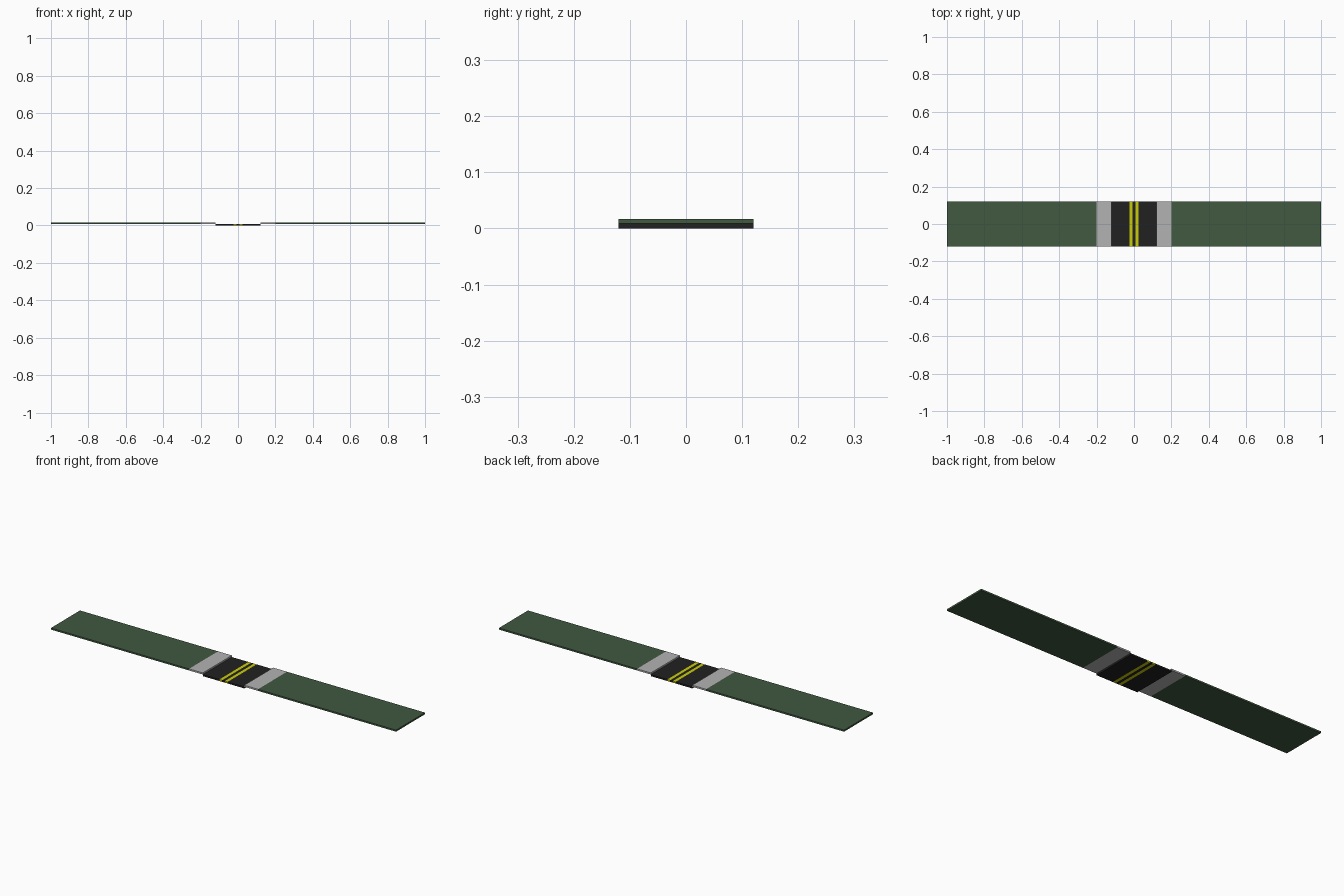
import bpy
import bmesh

if "Cube" in bpy.data.objects:
    bpy.data.objects.remove(bpy.data.objects["Cube"])

T = 0.0085   # slab thickness
W = 0.12     # half depth along y


def material(name, rgb):
    m = bpy.data.materials.new(name)
    m.diffuse_color = (*rgb, 1.0)
    m.use_nodes = True
    m.node_tree.nodes["Principled BSDF"].inputs["Base Color"].default_value = m.diffuse_color
    return m


green = material("grass_green", (0.052, 0.1, 0.052))
grey = material("pavement_grey", (0.45, 0.45, 0.45))
black = material("asphalt_black", (0.015, 0.015, 0.015))
yellow = material("line_yellow", (0.6, 0.6, 0.003))


def slab(name, x0, x1, z0, mat):
    """Flat box spanning x0..x1, full depth, one slab thick."""
    bm = bmesh.new()
    bmesh.ops.create_cube(bm, size=1.0)
    for v in bm.verts:
        v.co.x = x0 if v.co.x < 0 else x1
        v.co.y = -W if v.co.y < 0 else W
        v.co.z = z0 if v.co.z < 0 else z0 + T
    bmesh.ops.recalc_face_normals(bm, faces=bm.faces)
    me = bpy.data.meshes.new(name)
    bm.to_mesh(me)
    bm.free()
    me.materials.append(mat)
    ob = bpy.data.objects.new(name, me)
    bpy.context.collection.objects.link(ob)


# Strip of road between the two centre lines
slab("road_centre", -0.008, 0.008, 0, black)

# Mirrored parts: centre line, lane, raised sidewalk and grass
for side, s in (("left", -1), ("right", 1)):
    for part, a, b, z, mat in (
        ("centre_line", 0.008, 0.024, 0, yellow),
        ("lane", 0.024, 0.12, 0, black),
        ("sidewalk", 0.12, 0.2, T, grey),
        ("grass", 0.2, 1.0, T, green),
    ):
        slab(f"{part}_{side}", min(s * a, s * b), max(s * a, s * b), z, mat)
